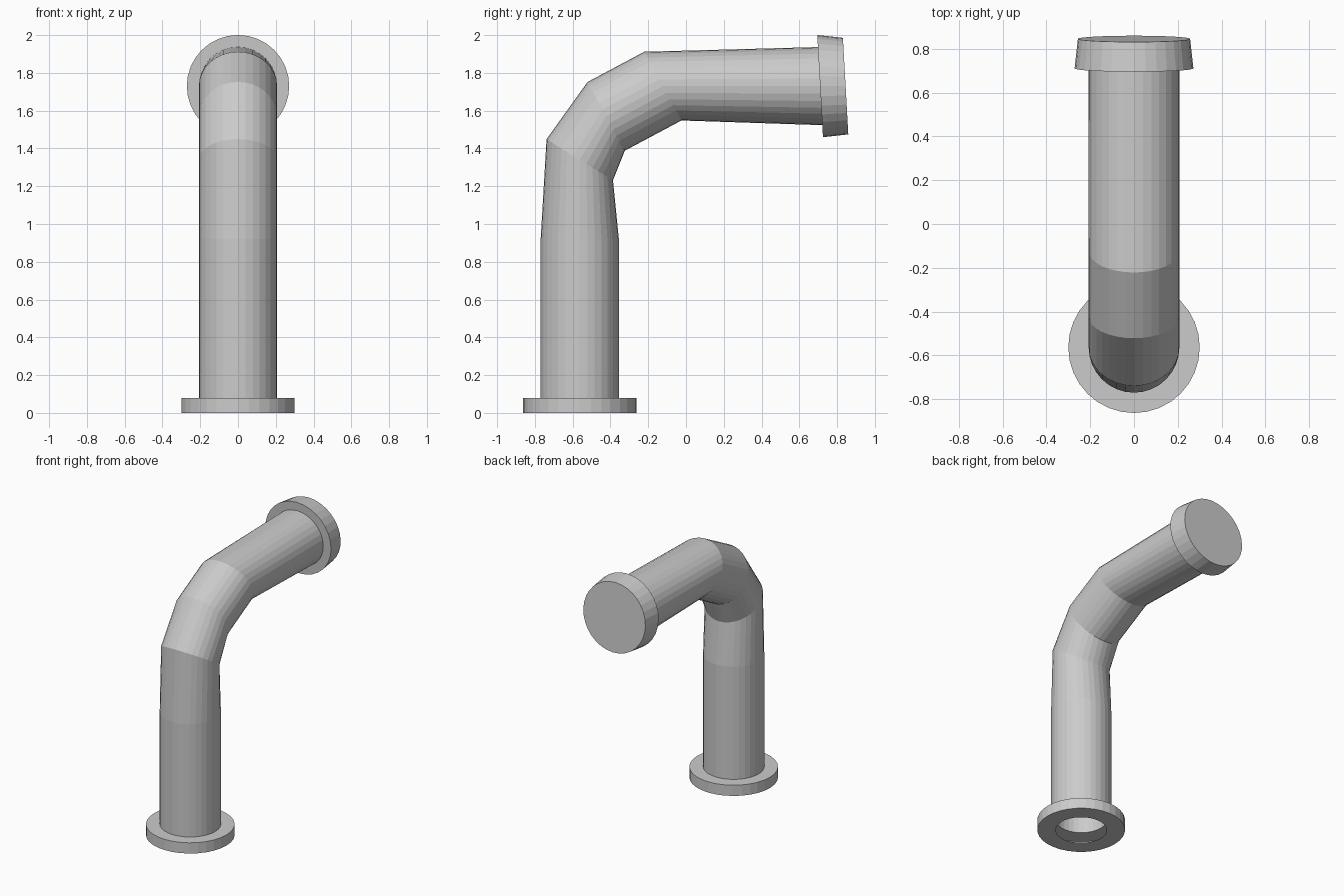
import bpy, bmesh, math
from mathutils import Vector

if "Cube" in bpy.data.objects:
    bpy.data.objects.remove(bpy.data.objects["Cube"])

SIDES = 32
grey = bpy.data.materials.new("pipe grey")
grey.diffuse_color = (0.6, 0.6, 0.6, 1)
grey.use_nodes = True
grey.node_tree.nodes["Principled BSDF"].inputs["Base Color"].default_value = grey.diffuse_color


def ring(bm, y, z, tilt, r):
    """Circle of vertices about (0, y, z); tilt turns its axis from +z towards +y."""
    across = Vector((0, math.cos(tilt), -math.sin(tilt)))
    return [bm.verts.new(Vector((0, y, z)) + Vector((r * math.cos(a), 0, 0)) + across * r * math.sin(a))
            for a in (2 * math.pi * i / SIDES for i in range(SIDES))]


def skin(bm, a, b):
    for i in range(SIDES):
        j = (i + 1) % SIDES
        bm.faces.new((a[i], a[j], b[j], b[i]))


def finish(bm, name):
    mesh = bpy.data.meshes.new(name)
    bm.to_mesh(mesh)
    bm.free()
    mesh.materials.append(grey)
    obj = bpy.data.objects.new(name, mesh)
    bpy.context.collection.objects.link(obj)


# Bent pipe: outer wall and bore follow the same stations (y, z, tilt in degrees)
stations = [(-0.5625, 0.08, 0), (-0.5625, 0.92, 0), (-0.5625, 1.34, 31.8),
            (-0.4225, 1.57, 61.5), (-0.1225, 1.73, 61.5), (0.71, 1.73, 86.8)]
bm = bmesh.new()
outer = [ring(bm, y, z, math.radians(t), 0.207) for y, z, t in stations]
bore = [ring(bm, y, z, math.radians(t), 0.175) for y, z, t in stations]
for k in range(len(stations) - 1):
    skin(bm, outer[k], outer[k + 1])
    skin(bm, bore[k + 1], bore[k])
skin(bm, bore[0], outer[0])
skin(bm, outer[-1], bore[-1])
finish(bm, "bent_pipe")

# Base flange: hollow collar with an open centre
bm = bmesh.new()
loops = [ring(bm, -0.5625, z, 0, r) for z, r in ((0, 0.175), (0, 0.3), (0.08, 0.3), (0.08, 0.175))]
for a, b in zip(loops, loops[1:]):
    skin(bm, a, b)
finish(bm, "base_flange")

# End cap: closed, slightly tapered disc
bm = bmesh.new()
tilt = math.radians(86.8)
front = ring(bm, 0.71, 1.73, tilt, 0.271)
back = ring(bm, 0.845, 1.73, tilt, 0.256)
skin(bm, front, back)
bm.faces.new(front[::-1])
bm.faces.new(back)
bmesh.ops.recalc_face_normals(bm, faces=bm.faces)
finish(bm, "end_cap")
